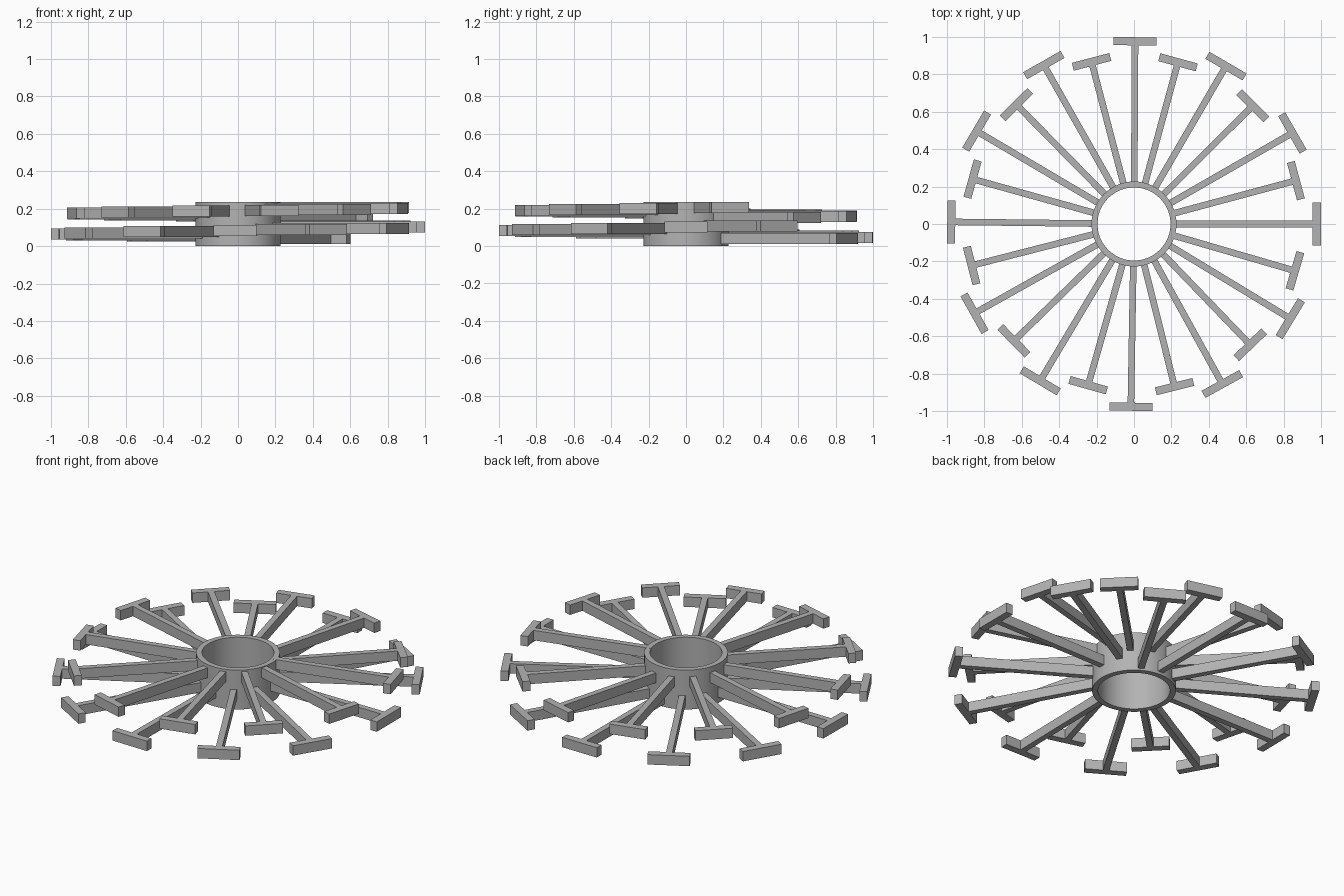
import bpy, bmesh, math
from mathutils import Matrix, Vector

cube = bpy.data.objects.get("Cube")
if cube:
    bpy.data.objects.remove(cube, do_unlink=True)

grey = bpy.data.materials.new("plain_grey")
grey.use_nodes = True
grey.diffuse_color = (0.45, 0.45, 0.45, 1)
grey.node_tree.nodes["Principled BSDF"].inputs["Base Color"].default_value = (0.45, 0.45, 0.45, 1)


def finish(bm, name):
    bmesh.ops.recalc_face_normals(bm, faces=bm.faces)
    mesh = bpy.data.meshes.new(name)
    bm.to_mesh(mesh)
    bm.free()
    mesh.materials.append(grey)
    obj = bpy.data.objects.new(name, mesh)
    bpy.context.collection.objects.link(obj)
    return obj


def make_hub(inner, outer, height, sides=64):
    """Open tube, spun from a rectangular wall section."""
    bm = bmesh.new()
    section = [(inner, 0), (outer, 0), (outer, height), (inner, height)]
    verts = [bm.verts.new((r, 0, z)) for r, z in section]
    edges = [bm.edges.new((verts[i], verts[i - 1])) for i in range(4)]
    bmesh.ops.spin(bm, geom=verts + edges, axis=(0, 0, 1), cent=(0, 0, 0),
                   angle=math.tau, steps=sides)
    bmesh.ops.remove_doubles(bm, verts=bm.verts, dist=0.0005)
    hub = finish(bm, "hub_ring")
    bpy.context.view_layer.objects.active = hub
    hub.select_set(True)
    bpy.ops.object.shade_smooth_by_angle(angle=math.radians(30))
    hub.select_set(False)


def make_spoke(name, angle, z, start, tip, head_width):
    """T-shaped spoke: extruded outline of a radial bar with a crosswise end plate."""
    bar, neck, half = BAR_WIDTH / 2, tip - HEAD_DEPTH, head_width / 2
    side = [(start, bar), (neck, bar), (neck, half), (tip, half)]
    outline = side + [(x, -y) for x, y in reversed(side)]
    bm = bmesh.new()
    face = bm.faces.new([bm.verts.new((x, y, -THICKNESS / 2)) for x, y in outline])
    top = bmesh.ops.extrude_face_region(bm, geom=[face])["geom"]
    bmesh.ops.translate(bm, vec=(0, 0, THICKNESS),
                        verts=[v for v in top if isinstance(v, bmesh.types.BMVert)])
    turn = Matrix.Translation((0, 0, z)) @ Matrix.Rotation(math.radians(angle), 4, "Z")
    bmesh.ops.transform(bm, matrix=turn, verts=bm.verts)
    finish(bm, name)


THICKNESS, BAR_WIDTH, HEAD_DEPTH = 0.059, 0.035, 0.043
COUNT, STEP = 12, 29.89

make_hub(0.195, 0.227, 0.235)

# Two tiers of spokes, each climbing slowly around the hub
tiers = [
    # name, first angle, places from the first to the lowest, lowest z, rise, tip, head width
    ("long_spoke", 0, 2, 0.041, 0.006, 0.998, 0.23),
    ("short_spoke", 15, 1, 0.152, 0.0049, 0.917, 0.207),
]
for name, first, low, z, rise, tip, width in tiers:
    for i in range(COUNT):
        level = (i - low) % COUNT
        make_spoke(f"{name}_{i + 1}", first + i * STEP, z + level * rise, 0.2, tip, width)
